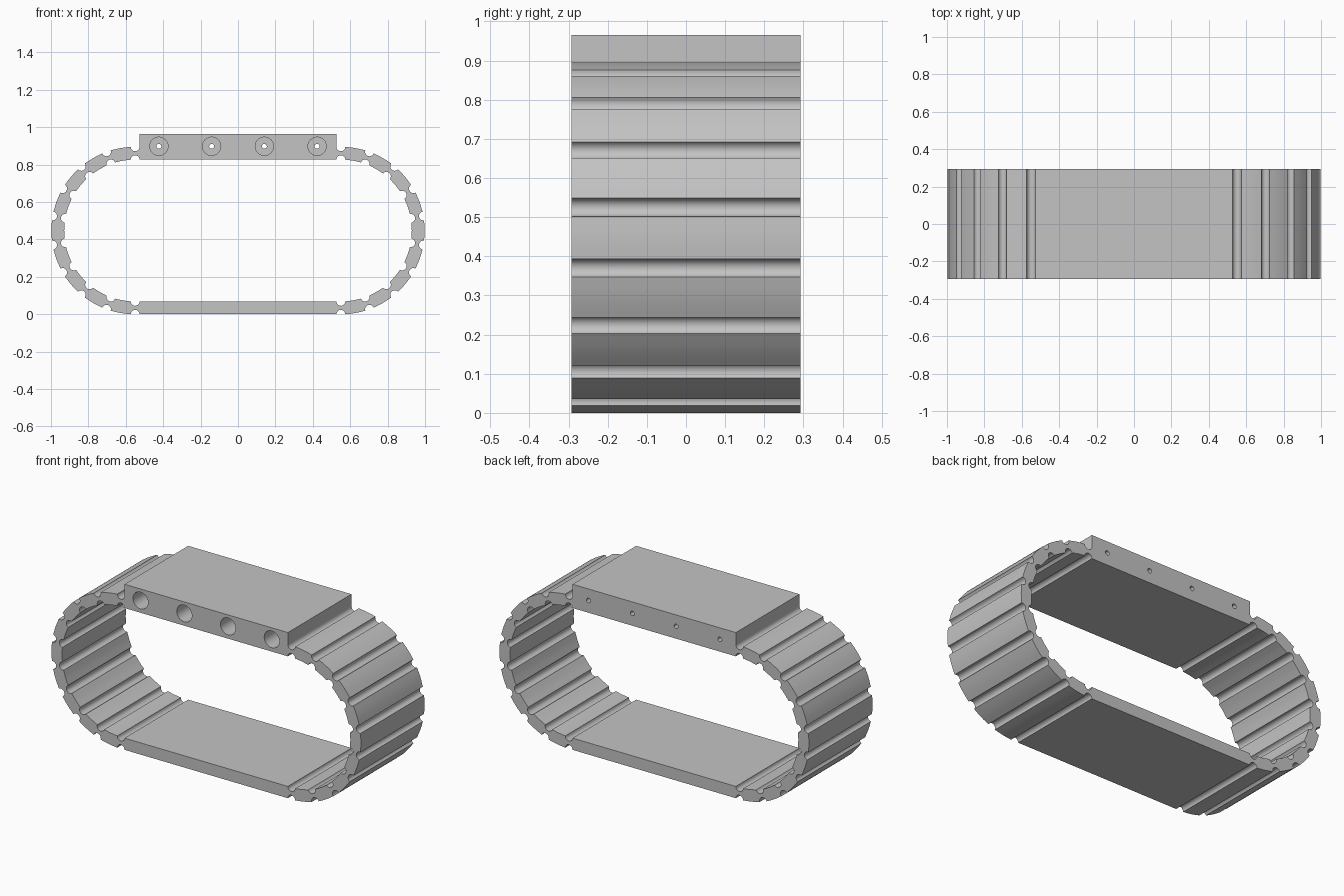
import bpy
import bmesh
from math import sin, cos, pi, radians

old = bpy.data.objects.get("Cube")
if old:
    bpy.data.objects.remove(old, do_unlink=True)

HALF_DEPTH = 0.293
END_X, MID_Z = 0.55, 0.4475       # centres of the rounded ends
R_OUT, R_IN = 0.4475, 0.379
GROOVE = 0.0235
TOP = 0.965
STEP = radians(20)
GROOVE_SEGS, ARC_SEGS = 10, 6

grey = bpy.data.materials.new("plain grey")
grey.use_nodes = True
colour = (0.55, 0.55, 0.55, 1)
grey.diffuse_color = colour
grey.node_tree.nodes["Principled BSDF"].inputs["Base Color"].default_value = colour


def band_outline(radius, bite):
    """Grooved track from the right top, under the bottom, to the left top."""
    pts = []
    half = GROOVE / radius
    for side in (1, -1):
        start = pi / 2 if side > 0 else -pi / 2
        for k in range(10):
            a = start - k * STEP
            # half-round groove bitten into the surface
            for i in range(GROOVE_SEGS + 1):
                p = pi * i / GROOVE_SEGS
                along, out = -GROOVE * cos(p), radius + bite * GROOVE * sin(p)
                pts.append((side * END_X + out * cos(a) + along * sin(a),
                            MID_Z + out * sin(a) - along * cos(a)))
            # curved pad up to the next groove
            if k < 9:
                for i in range(1, ARC_SEGS):
                    b = a - half - (STEP - 2 * half) * i / ARC_SEGS
                    pts.append((side * END_X + radius * cos(b),
                                MID_Z + radius * sin(b)))
    return pts


def finish(obj):
    obj.data.materials.clear()
    obj.data.materials.append(grey)
    bpy.ops.object.select_all(action='DESELECT')
    obj.select_set(True)
    bpy.context.view_layer.objects.active = obj
    bpy.ops.object.shade_smooth_by_angle(angle=radians(35))


# Flexible grooved band
bm = bmesh.new()
rings = []
for (xo, zo), (xi, zi) in zip(band_outline(R_OUT, -1), band_outline(R_IN, 1)):
    rings.append([bm.verts.new(co) for co in (
        (xo, -HALF_DEPTH, zo), (xo, HALF_DEPTH, zo),
        (xi, HALF_DEPTH, zi), (xi, -HALF_DEPTH, zi))])
for a, b in zip(rings, rings[1:]):
    for j in range(4):
        n = (j + 1) % 4
        bm.faces.new((a[j], a[n], b[n], b[j]))
bm.faces.new(rings[0])
bm.faces.new(rings[-1])
bmesh.ops.recalc_face_normals(bm, faces=bm.faces)
mesh = bpy.data.meshes.new("grooved_band")
bm.to_mesh(mesh)
bm.free()
band = bpy.data.objects.new("grooved_band", mesh)
bpy.context.collection.objects.link(band)
finish(band)

# Solid top block
bottom = MID_Z + R_IN
bpy.ops.mesh.primitive_cube_add(size=1, location=(0, 0, (bottom + TOP) / 2))
block = bpy.context.object
block.name = "top_block"
block.scale = (2 * (END_X - GROOVE), 2 * HALF_DEPTH, TOP - bottom)
bpy.ops.object.transform_apply(location=True, rotation=True, scale=True)


def drill(x, radius, y0, y1):
    bpy.ops.mesh.primitive_cylinder_add(
        vertices=32, radius=radius, depth=y1 - y0,
        location=(x, (y0 + y1) / 2, 0.898), rotation=(pi / 2, 0, 0))
    cutter = bpy.context.object
    cutter.name = "hole_cutter"
    cutter.hide_render = True
    bpy.context.view_layer.objects.active = block
    mod = block.modifiers.new("hole", 'BOOLEAN')
    mod.operation = 'DIFFERENCE'
    mod.solver = 'EXACT'
    mod.object = cutter
    bpy.ops.object.modifier_apply(modifier=mod.name)
    bpy.data.objects.remove(cutter, do_unlink=True)


# Four counterbored holes, wide at the front and narrow at the back
for i in (-3, -1, 1, 3):
    drill(i * 0.141, 0.049, -HALF_DEPTH - 0.1, 0.1)
    drill(i * 0.141, 0.013, 0, HALF_DEPTH + 0.1)
finish(block)
